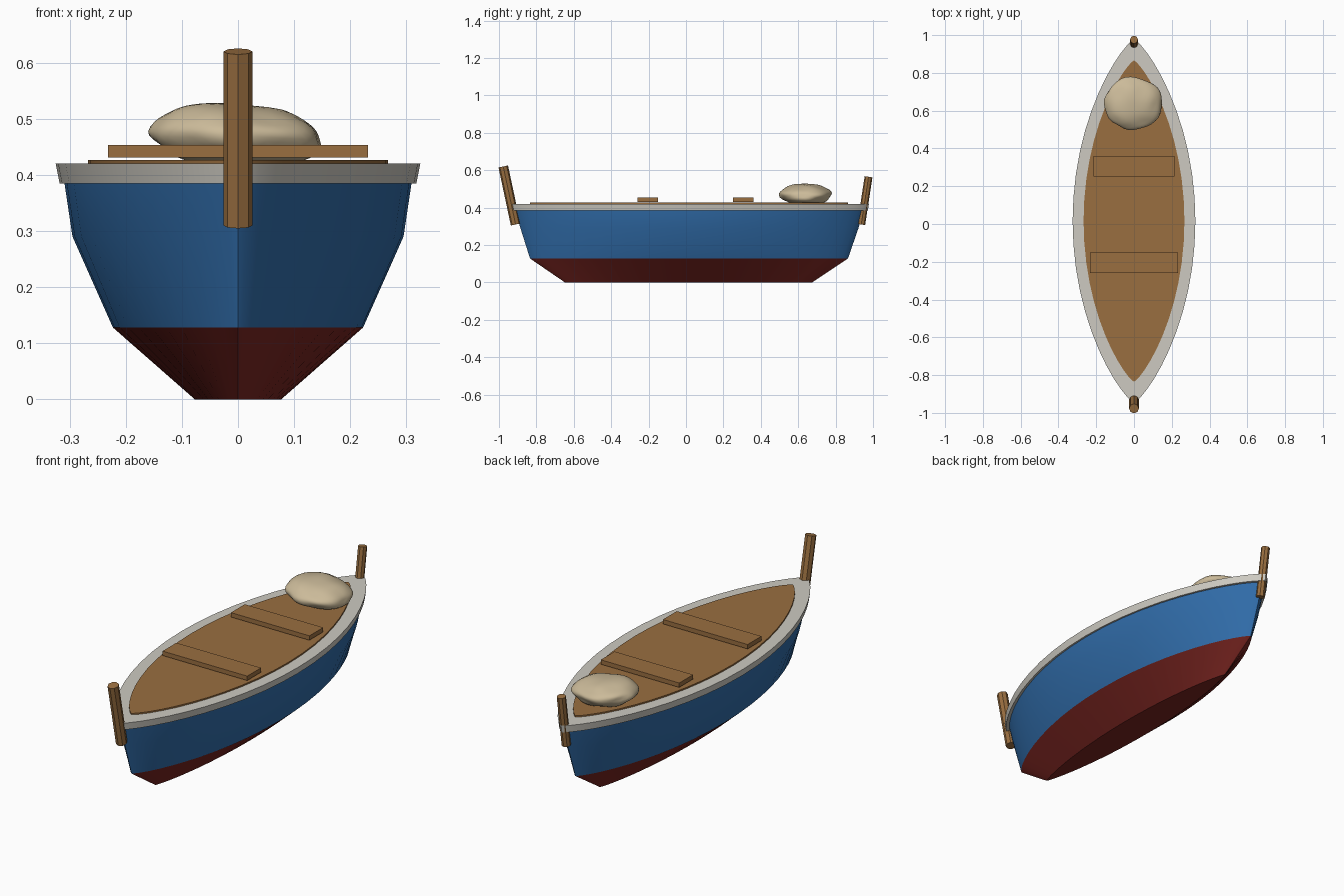
import bpy, bmesh, math
from mathutils import Vector, noise

cube = bpy.data.objects.get("Cube")
if cube:
    bpy.data.objects.remove(cube, do_unlink=True)


def material(name, srgb):
    color = [(c / 255) ** 2.2 for c in srgb] + [1]
    mat = bpy.data.materials.new(name)
    mat.use_nodes = True
    mat.diffuse_color = color
    mat.node_tree.nodes["Principled BSDF"].inputs["Base Color"].default_value = color
    return mat


BLUE = material("blue paint", (52, 108, 168))
RED = material("dark red paint", (122, 42, 38))
WHITE = material("off white trim", (204, 201, 192))
WOOD = material("brown wood", (152, 110, 66))
SACK = material("pale canvas", (202, 185, 152))


def finish(name, bm, mats, angle=None):
    bmesh.ops.recalc_face_normals(bm, faces=bm.faces)
    mesh = bpy.data.meshes.new(name)
    bm.to_mesh(mesh)
    bm.free()
    for mat in mats:
        mesh.materials.append(mat)
    obj = bpy.data.objects.new(name, mesh)
    bpy.context.collection.objects.link(obj)
    if angle is not None:
        bpy.ops.object.select_all(action="DESELECT")
        obj.select_set(True)
        bpy.context.view_layer.objects.active = obj
        bpy.ops.object.shade_smooth_by_angle(angle=math.radians(angle))
    return obj


def boat_loft(layers, steps=48):
    """Stack pointed boat outlines; each layer is (z, half width, front y, back y)."""
    bm = bmesh.new()
    rings = []
    for z, width, front, back in layers:
        ring = []
        for i in range(steps):
            t = 2 * math.pi * i / steps
            c = math.cos(t)
            x = math.copysign(width * abs(c) ** 1.6, c)
            y = (front + back) / 2 + (back - front) / 2 * math.sin(t)
            ring.append(bm.verts.new((x, y, z)))
        rings.append(ring)
    for low, high in zip(rings, rings[1:]):
        for i in range(steps):
            j = (i + 1) % steps
            bm.faces.new((low[i], low[j], high[j], high[i]))
    bm.faces.new(rings[0])
    bm.faces.new(rings[-1])
    return bm


# Hull, red below the waterline knuckle
bm = boat_loft([(0, 0.077, -0.647, 0.674), (0.128, 0.223, -0.834, 0.866),
                (0.29, 0.295, -0.885, 0.922), (0.39, 0.31, -0.915, 0.952)])
for face in bm.faces:
    face.material_index = int(face.calc_center_median().z < 0.12)
finish("hull", bm, [BLUE, RED], 22)

# Gunwale rim and raised deck
finish("gunwale", boat_loft([(0.385, 0.318, -0.94, 0.972),
                             (0.42, 0.325, -0.947, 0.978)]), [WHITE], 30)
finish("deck", boat_loft([(0.41, 0.267, -0.835, 0.866),
                          (0.427, 0.267, -0.835, 0.866)]), [WOOD], 30)

# Bench planks
for name, y, width in (("front_bench", -0.205, 0.464), ("rear_bench", 0.306, 0.43)):
    bm = bmesh.new()
    bmesh.ops.create_cube(bm, size=1)
    for v in bm.verts:
        v.co = Vector((v.co.x * width, v.co.y * 0.108 + y, v.co.z * 0.022 + 0.442))
    finish(name, bm, [WOOD])

# Leaning stem and stern posts
for name, bottom, top, radius in (
        ("stem_post", (0, -0.911, 0.31), (0, -0.977, 0.62), 0.026),
        ("stern_post", (0, 0.937, 0.31), (0, 0.976, 0.565), 0.021)):
    a, b = Vector(bottom), Vector(top)
    bm = bmesh.new()
    bmesh.ops.create_cone(bm, cap_ends=True, segments=8, radius1=radius,
                          radius2=radius, depth=(b - a).length)
    lean = math.atan2(a.y - b.y, b.z - a.z)
    for v in bm.verts:
        x, y, z = v.co
        v.co = (a + b) / 2 + Vector((x, y * math.cos(lean) - z * math.sin(lean),
                                     y * math.sin(lean) + z * math.cos(lean)))
    finish(name, bm, [WOOD])

# Lumpy sack resting on the rear deck
bm = bmesh.new()
bmesh.ops.create_icosphere(bm, subdivisions=4, radius=1)
for v in bm.verts:
    lump = 1 + 0.09 * noise.noise(v.co * 1.7 + Vector((3, 1, 5)))
    p = v.co * lump
    v.co = Vector((p.x * 0.152 - 0.006, p.y * 0.139 + 0.638,
                   max(p.z * 0.058 + 0.47 - 0.008 * p.x, 0.424)))
finish("sack", bm, [SACK], 60)
